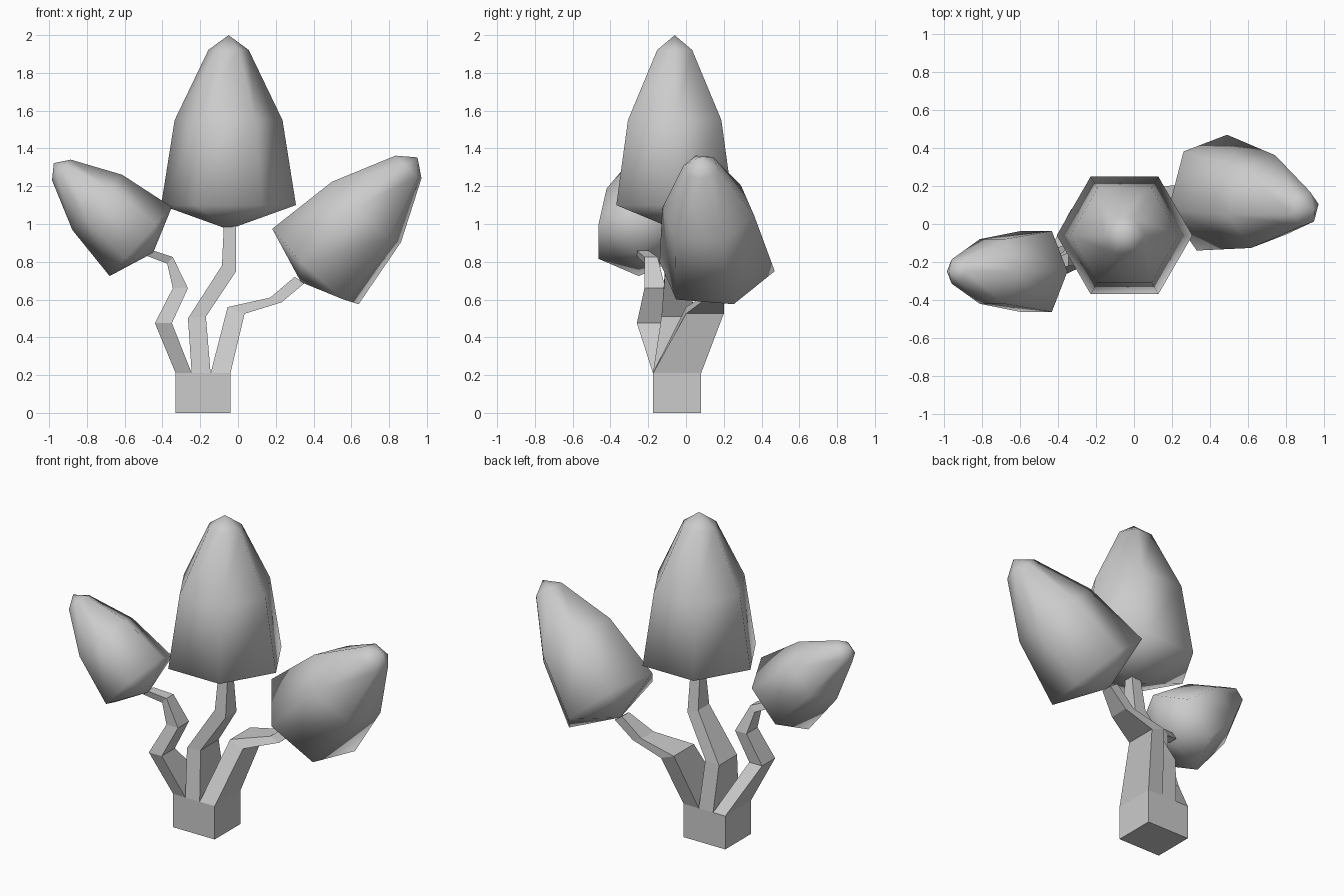
import bpy
import bmesh
import math
from mathutils import Vector

default_cube = bpy.data.objects.get("Cube")
if default_cube:
    bpy.data.objects.remove(default_cube, do_unlink=True)

# One plain grey for the whole plant
grey = bpy.data.materials.new("plain grey")
grey.use_nodes = True
grey_colour = (0.6, 0.6, 0.6, 1.0)
grey.diffuse_color = grey_colour
grey.node_tree.nodes["Principled BSDF"].inputs["Base Color"].default_value = grey_colour

SIDES = 6
# Cap profile as (radius, height above rim), relative to rim radius
CAP_RINGS = [(1.0, 0.0), (0.8, 1.26), (0.3, 2.3)]
CAP_TIP = 2.52
CAP_BASE = -0.36


def make_object(name, mesh_builder, smooth):
    bm = bmesh.new()
    mesh_builder(bm)
    bmesh.ops.recalc_face_normals(bm, faces=bm.faces)
    for face in bm.faces:
        face.smooth = smooth
    mesh = bpy.data.meshes.new(name)
    bm.to_mesh(mesh)
    bm.free()
    mesh.materials.append(grey)
    obj = bpy.data.objects.new(name, mesh)
    bpy.context.scene.collection.objects.link(obj)
    return obj


def bridge(bm, lower, upper):
    count = len(lower)
    for i in range(count):
        j = (i + 1) % count
        bm.faces.new((lower[i], lower[j], upper[j], upper[i]))


def fan(bm, ring, apex):
    for i in range(len(ring)):
        bm.faces.new((ring[i], ring[(i + 1) % len(ring)], apex))


def add_cap(name, centre, axis, corner, radius):
    """Six-sided bud; corner points from the rim centre to a rim vertex."""
    centre = Vector(centre)
    axis = Vector(axis).normalized()
    across = Vector(corner)
    across = (across - axis * across.dot(axis)).normalized()
    sideways = axis.cross(across)

    def build(bm):
        rings = []
        for ring_radius, height in CAP_RINGS:
            ring = []
            for i in range(SIDES):
                angle = math.tau * i / SIDES
                spoke = across * math.cos(angle) + sideways * math.sin(angle)
                offset = spoke * ring_radius + axis * height
                ring.append(bm.verts.new(centre + offset * radius))
            rings.append(ring)
        for lower, upper in zip(rings, rings[1:]):
            bridge(bm, lower, upper)
        fan(bm, rings[-1], bm.verts.new(centre + axis * CAP_TIP * radius))
        fan(bm, rings[0], bm.verts.new(centre + axis * CAP_BASE * radius))

    return make_object(name, build, True)


def add_stem(name, sections):
    """Four-sided stem; each section is two (x, z) edges and a y range."""
    def build(bm):
        rings = []
        for (xa, za), (xb, zb), (front, back) in sections:
            corners = [(xa, front, za), (xb, front, zb),
                       (xb, back, zb), (xa, back, za)]
            rings.append([bm.verts.new(c) for c in corners])
        for lower, upper in zip(rings, rings[1:]):
            bridge(bm, lower, upper)
        bm.faces.new(rings[0])
        bm.faces.new(rings[-1])

    return make_object(name, build, False)


# Block at the foot
BLOCK_TOP = 0.21
BLOCK_DEPTH = (-0.175, 0.08)
LEFT, RIGHT = -0.04, -0.33
add_stem("base_block", [
    ((RIGHT, 0), (LEFT, 0), BLOCK_DEPTH),
    ((RIGHT, BLOCK_TOP), (LEFT, BLOCK_TOP), BLOCK_DEPTH),
])


def foot(xa, xb):
    return ((xa, BLOCK_TOP), (xb, BLOCK_TOP), BLOCK_DEPTH)


# Three bent stems
add_stem("right_stem", [
    foot(RIGHT, -0.245),
    ((-0.44, 0.475), (-0.35, 0.475), (-0.26, -0.13)),
    ((-0.345, 0.66), (-0.265, 0.66), (-0.22, -0.11)),
    ((-0.375, 0.79), (-0.345, 0.825), (-0.22, -0.15)),
    ((-0.48, 0.83), (-0.45, 0.86), (-0.26, -0.20)),
])
add_stem("centre_stem", [
    foot(-0.245, -0.145),
    ((-0.265, 0.5), (-0.17, 0.51), (-0.13, 0.05)),
    ((-0.085, 0.78), (-0.01, 0.75), (-0.11, 0.0)),
    ((-0.075, 0.99), (-0.01, 0.99), (-0.09, -0.03)),
])
add_stem("left_stem", [
    foot(-0.145, LEFT),
    ((-0.055, 0.56), (0.035, 0.525), (0.0, 0.2)),
    ((0.17, 0.61), (0.23, 0.585), (0.08, 0.2)),
    ((0.3, 0.72), (0.35, 0.685), (0.14, 0.21)),
])

# Three buds
add_cap("centre_cap", (-0.05, -0.06, 1.1), (0, 0, 1), (1, 0, 0), 0.357)
add_cap("left_cap", (0.41, 0.165, 0.775), (0.678, -0.119, 0.725),
        (0.08, 0.305, -0.025), 0.316)
add_cap("right_cap", (-0.515, -0.25, 0.907), (-0.743, 0, 0.67),
        (0.165, 0, 0.183), 0.246)
